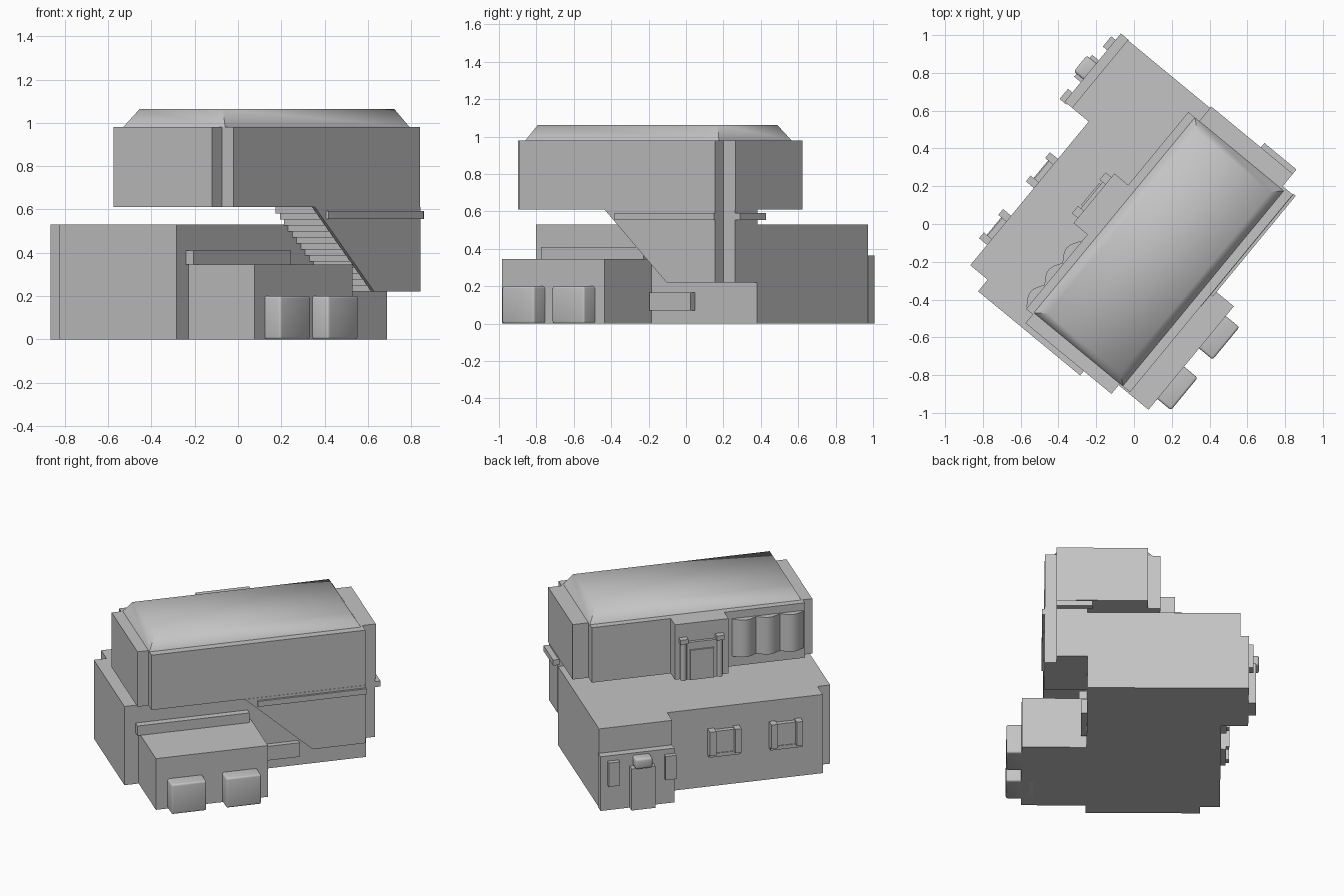
import bpy, bmesh, math
from mathutils import Matrix

cube = bpy.data.objects.get("Cube")
if cube:
    bpy.data.objects.remove(cube, do_unlink=True)

TURN = Matrix.Rotation(math.radians(50.5), 4, 'Z')  # the house stands turned on its plot

gray = bpy.data.materials.new("plain_gray")
gray.use_nodes = True
gray.diffuse_color = (0.55, 0.55, 0.55, 1)
gray.node_tree.nodes["Principled BSDF"].inputs["Base Color"].default_value = (0.55, 0.55, 0.55, 1)


def loft(name, ring_a, ring_b, smooth=False, bevel=0):
    """Join two matching rings of (along, across, up) points into a closed solid."""
    bm = bmesh.new()
    rings = [[bm.verts.new((a, -b, z)) for a, b, z in ring] for ring in (ring_a, ring_b)]
    n = len(ring_a)
    for ring in rings:
        bm.faces.new(ring)
    for i in range(n):
        j = (i + 1) % n
        bm.faces.new((rings[0][i], rings[0][j], rings[1][j], rings[1][i]))
    bmesh.ops.recalc_face_normals(bm, faces=bm.faces)
    if bevel:
        bmesh.ops.bevel(bm, geom=bm.edges[:], offset=bevel, segments=3,
                        profile=0.5, affect='EDGES')
    mesh = bpy.data.meshes.new(name)
    bm.to_mesh(mesh)
    bm.free()
    mesh.materials.append(gray)
    obj = bpy.data.objects.new(name, mesh)
    bpy.context.collection.objects.link(obj)
    obj.matrix_world = TURN
    if smooth:
        bpy.ops.object.select_all(action='DESELECT')
        obj.select_set(True)
        bpy.context.view_layer.objects.active = obj
        bpy.ops.object.shade_smooth_by_angle(angle=math.radians(70))
    return obj


def footprint(name, pts, z0, z1, **kw):
    return loft(name, [(a, b, z0) for a, b in pts], [(a, b, z1) for a, b in pts], **kw)


def side_profile(name, pts, b0, b1, **kw):
    return loft(name, [(a, b0, z) for a, z in pts], [(a, b1, z) for a, z in pts], **kw)


def rect(a0, a1, b0, b1):
    return [(a0, b0), (a1, b0), (a1, b1), (a0, b1)]


def box(name, a0, a1, b0, b1, z0, z1, **kw):
    return footprint(name, rect(a0, a1, b0, b1), z0, z1, **kw)


def stairs(a0, z0, a1, z1, steps):
    """Zigzag of points from one end of a flight to the other."""
    pts = []
    for i in range(steps):
        za, zb = (z0 + (z1 - z0) * k / steps for k in (i, i + 1))
        ab = a0 + (a1 - a0) * (i + 1) / steps
        pts += [(ab, za), (ab, zb)]
    return [(a0, z0)] + pts


# Lower storey with its end bay and the wider wing at the back
lower = footprint("lower_storey", [
    (-0.80, -0.41), (-0.72, -0.41), (-0.72, -0.53), (0.266, -0.53), (0.266, -0.645),
    (0.73, -0.645), (0.73, 0.29), (-0.80, 0.29)], 0, 0.53)
box("wing_base", 0.266, 0.734, -0.695, -0.64, 0, 0.365)

# Stair opening in the corner of the lower storey
opening = side_profile("stair_opening", [(0.715, 0.21)] + stairs(0.5, 0.21, 0.715, -0.01, 7),
                       0.06, 0.32)
cut = lower.modifiers.new("stair_cut", 'BOOLEAN')
cut.operation = 'DIFFERENCE'
cut.solver = 'EXACT'
cut.object = opening
bpy.ops.object.select_all(action='DESELECT')
lower.select_set(True)
bpy.context.view_layer.objects.active = lower
bpy.ops.object.modifier_apply(modifier=cut.name)
bpy.data.objects.remove(opening, do_unlink=True)

# Upper storey with a bay at each end and an entrance bay at the back
footprint("upper_storey", [
    (-0.71, -0.155), (-0.20, -0.155), (-0.20, -0.25), (0.14, -0.25), (0.14, -0.155),
    (0.64, -0.155), (0.64, -0.08), (0.74, -0.08), (0.74, 0.48), (0.655, 0.48),
    (0.655, 0.55), (-0.70, 0.55), (-0.70, 0.48), (-0.77, 0.48), (-0.77, -0.11),
    (-0.71, -0.11)], 0.61, 0.98)

# Low roof with sloping rims
loft("roof", [(a, b, 0.98) for a, b in rect(-0.70, 0.64, -0.11, 0.50)],
     [(a, b, 1.063) for a, b in rect(-0.655, 0.59, -0.05, 0.45)], smooth=True)

# Hanging stairwell: stepped underside, plain outer panel and end bay
side_profile("stair_flight", stairs(-0.11, 0.61, 0.32, 0.22, 14)
             + [(0.655, 0.22), (0.655, 0.61)], 0.29, 0.535)
side_profile("stairwell_panel", [(-0.11, 0.61), (0.32, 0.22), (0.655, 0.22), (0.655, 0.61)],
             0.535, 0.552)
box("stairwell_end", 0.65, 0.735, 0.29, 0.48, 0.22, 0.61)
box("stairwell_trim", -0.03, 0.66, 0.55, 0.566, 0.555, 0.592)
box("end_ledge", 0.73, 0.77, 0.26, 0.48, 0.555, 0.592)

# Garage with two bulging doors and a canopy above
box("garage", -0.71, 0.0, 0.28, 0.685, 0, 0.345)
for side, a0 in (("right", -0.636), ("left", -0.289)):
    box("garage_door_" + side, a0, a0 + 0.222, 0.6, 0.778, 0, 0.2, smooth=True, bevel=0.012)
box("garage_canopy", -0.73, -0.02, 0.28, 0.335, 0.345, 0.41)

# Small window beside the garage
box("side_window", 0.014, 0.30, 0.28, 0.325, 0.07, 0.165)

# Back windows of the lower storey, each with sill and shutters
for i, a in enumerate((-0.09, -0.48)):
    box(f"back_window_{i}", a - 0.06, a + 0.06, -0.56, -0.52, 0.23, 0.38)
    box(f"back_sill_{i}", a - 0.1, a + 0.1, -0.565, -0.52, 0.21, 0.235)
    for s in (-1, 1):
        m = a + s * 0.08
        box(f"back_shutter_{i}_{s}", m - 0.02, m + 0.02, -0.585, -0.52, 0.23, 0.39)

# Back door with a hood and side lights
box("back_door", 0.40, 0.55, -0.74, -0.68, 0, 0.28)
box("back_door_hood", 0.42, 0.53, -0.76, -0.64, 0.28, 0.35, smooth=True, bevel=0.015)
for s in (-1, 1):
    m = 0.475 + s * 0.18
    box(f"side_light_{s}", m - 0.035, m + 0.035, -0.725, -0.68, 0.17, 0.33)

# Upper entrance between two posts
box("upper_door", -0.10, 0.05, -0.28, -0.24, 0.61, 0.81)
box("upper_door_frame", -0.12, 0.07, -0.27, -0.24, 0.61, 0.86)
for s in (-1, 1):
    m = -0.025 + s * 0.115
    ring = [(m + 0.02 * math.cos(t * math.pi / 4), -0.262 + 0.02 * math.sin(t * math.pi / 4))
            for t in range(8)]
    footprint(f"entrance_post_{s}", ring, 0.61, 0.87, smooth=True)
    box(f"post_cap_{s}", m - 0.025, m + 0.025, -0.29, -0.24, 0.86, 0.89)

# Three bulging windows in a row on the upper back wall
wave = [(-0.70 + 0.45 * i / 24, -0.16 - 0.035 * abs(math.sin(math.pi * i / 8)))
        for i in range(25)]
footprint("bulging_windows", wave + [(-0.25, -0.13), (-0.70, -0.13)], 0.68, 0.93, smooth=True)
